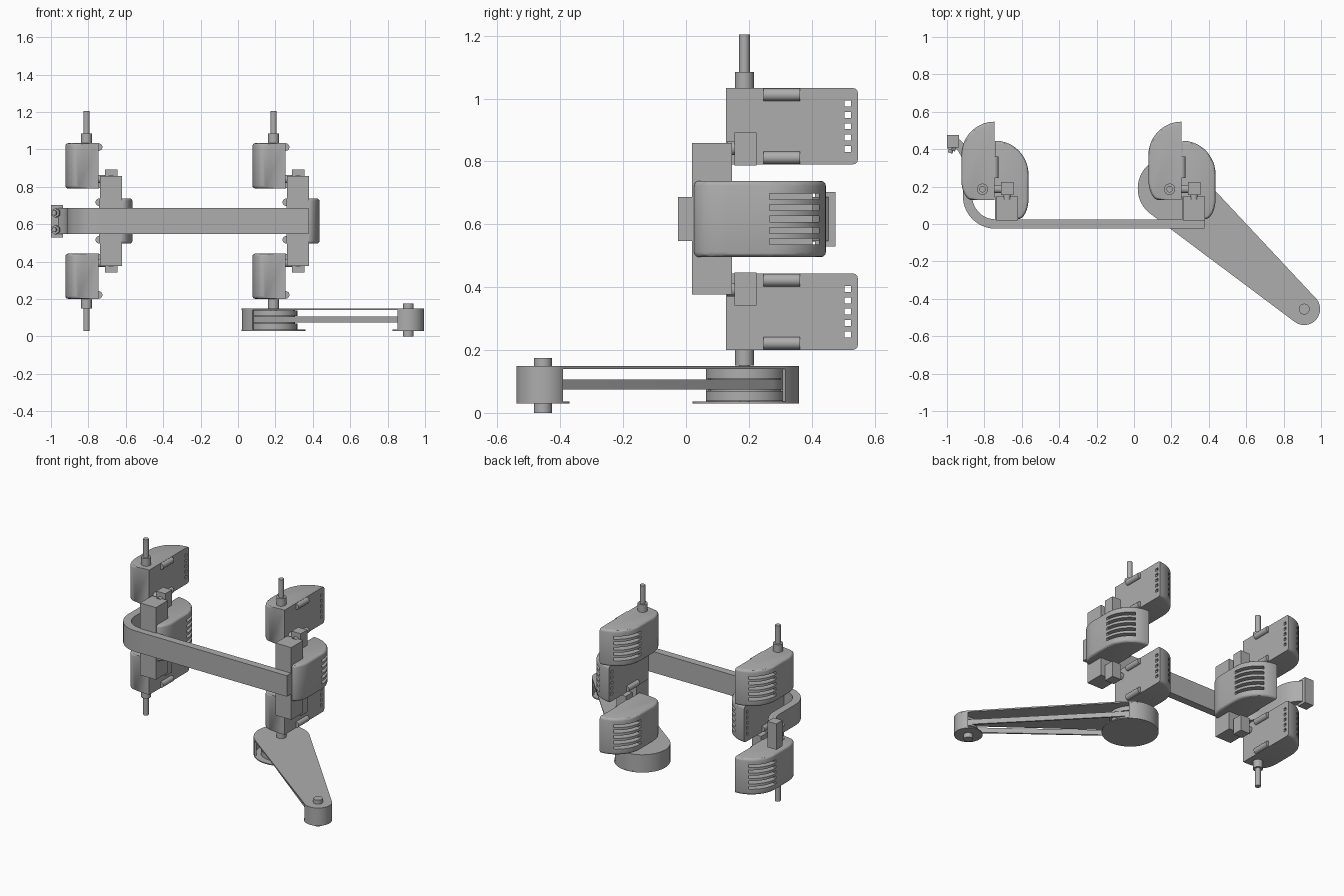
import bpy, bmesh
from math import sin, cos, pi, acos, atan2, hypot, radians
from mathutils import Vector, Matrix

if "Cube" in bpy.data.objects:
    bpy.data.objects.remove(bpy.data.objects["Cube"])

grey = bpy.data.materials.new("plain_grey")
grey.use_nodes = True
grey.diffuse_color = (0.42, 0.42, 0.42, 1)
grey.node_tree.nodes["Principled BSDF"].inputs["Base Color"].default_value = grey.diffuse_color
built = []


def place(name, mesh, loc=(0, 0, 0)):
    ob = bpy.data.objects.new(name, mesh)
    ob.location = loc
    bpy.context.scene.collection.objects.link(ob)
    if not mesh.materials:
        mesh.materials.append(grey)
    built.append(ob)
    return ob


def finish(name, bm):
    bmesh.ops.recalc_face_normals(bm, faces=bm.faces)
    mesh = bpy.data.meshes.new(name)
    bm.to_mesh(mesh)
    bm.free()
    return mesh


def add_box(bm, lo, hi):
    lo, hi = Vector(lo), Vector(hi)
    m = Matrix.Translation((lo + hi) / 2) @ Matrix.Diagonal((*(hi - lo), 1))
    bmesh.ops.create_cube(bm, size=1, matrix=m)


def box(name, lo, hi):
    bm = bmesh.new()
    add_box(bm, lo, hi)
    return place(name, finish(name, bm))


def rod(name, a, b, r, sides=32):
    a, b = Vector(a), Vector(b)
    bm = bmesh.new()
    turn = (b - a).to_track_quat('Z', 'Y').to_matrix().to_4x4()
    bmesh.ops.create_cone(bm, cap_ends=True, segments=sides, radius1=r, radius2=r,
                          depth=(b - a).length, matrix=Matrix.Translation((a + b) / 2) @ turn)
    return place(name, finish(name, bm))


def prism_bm(pts, z0, z1):
    bm = bmesh.new()
    face = bm.faces.new([bm.verts.new((x, y, z0)) for x, y in pts])
    top = bmesh.ops.extrude_face_region(bm, geom=[face])["geom"]
    bmesh.ops.translate(bm, vec=(0, 0, z1 - z0),
                        verts=[v for v in top if isinstance(v, bmesh.types.BMVert)])
    return bm


def prism(name, pts, z0, z1):
    return place(name, finish(name, prism_bm(pts, z0, z1)))


def strip(name, outer, inner, z0, z1, closed=False):
    """Upright band between two matching outlines."""
    bm = bmesh.new()
    rows = [[bm.verts.new((*p, z)) for p, z in ((o, z0), (o, z1), (i, z1), (i, z0))]
            for o, i in zip(outer, inner)]
    n = len(rows)
    for k in range(n if closed else n - 1):
        a, b = rows[k], rows[(k + 1) % n]
        for j in range(4):
            bm.faces.new((a[j], a[(j + 1) % 4], b[(j + 1) % 4], b[j]))
    if not closed:
        bm.faces.new(rows[0])
        bm.faces.new(rows[-1])
    return place(name, finish(name, bm))


def arc(c, r, a0, a1, n=24):
    return [(c[0] + r * cos(a0 + (a1 - a0) * k / n), c[1] + r * sin(a0 + (a1 - a0) * k / n))
            for k in range(n + 1)]


# Motor housing: D-shaped shell with soft rims and cooling slots
def motor_mesh(side):
    half, wide = 0.1215, 0.178
    pts = [(0, 0), (0.12, 0)]
    pts += arc((0, 0), 1, -pi / 2, 0, 8)[1:]
    pts = pts[:2] + [(0.12 + (wide - 0.12) * x, 0.11 + 0.11 * y) for x, y in pts[2:]]
    pts += [(wide * x, 0.24 + 0.18 * y) for x, y in arc((0, 0), 1, 0, pi / 2, 18)]
    bm = prism_bm([(side * x, y) for x, y in pts], -half, half)
    rim = [e for e in bm.edges if abs(e.verts[0].co.z - e.verts[1].co.z) < 1e-5
           and max(abs(v.co.x) for v in e.verts) > 0.01
           and max(v.co.y for v in e.verts) > 0.001]
    bmesh.ops.bevel(bm, geom=rim, offset=0.016, segments=3, profile=0.5, affect='EDGES')
    body = bpy.data.objects.new("body", finish("motor_housing", bm))
    bm = bmesh.new()
    for k in range(-2, 3):
        z = k * 0.036
        for u0, v0 in ((0.05, 0.24), (-0.05, 0.378)):
            xs = sorted((side * u0, side * 0.3))
            add_box(bm, (xs[0], v0, z - 0.0095), (xs[1], 0.398, z + 0.0095))
    cutter = bpy.data.objects.new("slot_cutter", finish("slots", bm))
    cutter.hide_render = True
    for ob in (body, cutter):
        bpy.context.scene.collection.objects.link(ob)
    mod = body.modifiers.new("slots", 'BOOLEAN')
    mod.operation, mod.solver, mod.object = 'DIFFERENCE', 'EXACT', cutter
    mod.use_self = True
    bpy.context.view_layer.update()
    mesh = bpy.data.meshes.new_from_object(body.evaluated_get(bpy.context.evaluated_depsgraph_get()))
    bpy.data.objects.remove(body)
    bpy.data.objects.remove(cutter)
    return mesh


outer_motor, middle_motor = motor_mesh(-1), motor_mesh(1)
MID = 0.617


def motor(name, mesh, x, y, z):
    place(name, mesh, (x, y, z))
    for s in (-1, 1):
        rod(name + "_clip", (x, y + 0.12, z + s * 0.1), (x, y + 0.235, z + s * 0.1), 0.02)


# Two joint clusters of three motors each
for label, x in (("left", 0.255), ("right", -0.745)):
    motor(label + "_middle_motor", middle_motor, x + 0.003, 0.025, MID)
    box(label + "_mount_block", (x + 0.008, 0.019, MID - 0.241), (x + 0.125, 0.146, MID + 0.241))
    for end, s in (("upper", 1), ("lower", -1)):
        name = label + "_" + end
        motor(name + "_motor", outer_motor, x, 0.127, MID + s * 0.295)
        sx, sy = x - 0.065, 0.186
        rod(name + "_collar", (sx, sy, MID + s * 0.41), (sx, sy, MID + s * 0.467), 0.03)
        rod(name + "_shaft", (sx, sy, MID + s * 0.46), (sx, sy, MID + s * 0.587), 0.017)
        # Small coupling between the outer motor and the mount
        zs = sorted((MID + s * 0.17, MID + s * 0.275))
        box(name + "_coupling", (x + 0.033, 0.155, zs[0]), (x + 0.1, 0.224, zs[1]))
        zc = MID + s * 0.225
        rod(name + "_coupling_rod", (x - 0.01, 0.187, zc), (x + 0.05, 0.187, zc), 0.022)
        rod(name + "_mount_rod", (x + 0.066, 0.13, zc), (x + 0.066, 0.18, zc), 0.022)

# Cross bar bending back at one end
path = [(0.378, 0), (-0.74, 0)] + arc((-0.74, 0.15), 0.15, -pi / 2, -pi, 16)[1:]
path += [(-0.89, 0.33), (-0.9, 0.37), (-0.92, 0.405), (-0.95, 0.435)]
left, right = [], []
for k, p in enumerate(path):
    a, b = path[max(k - 1, 0)], path[min(k + 1, len(path) - 1)]
    t = Vector((b[0] - a[0], b[1] - a[1])).normalized() * 0.025
    left.append((p[0] - t.y, p[1] + t.x))
    right.append((p[0] + t.y, p[1] - t.x))
strip("cross_bar", left, right, MID - 0.07, MID + 0.07)

# End bracket with two screws
box("end_bracket", (-1, 0.41, 0.53), (-0.935, 0.475, 0.703))
for z in (0.57, 0.66):
    rod("bracket_screw", (-0.965, 0.43, z), (-0.978, 0.395, z), 0.025, 6)
    rod("bracket_screw_tip", (-0.97, 0.42, z), (-0.984, 0.38, z), 0.013, 16)

# Belt-driven lever
hub, tip = (0.19, 0.19), (0.91, -0.455)
heading = atan2(tip[1] - hub[1], tip[0] - hub[0])
reach = hypot(tip[0] - hub[0], tip[1] - hub[1])


def wrap(r1, r2):
    a = acos((r1 - r2) / reach)
    return (arc(hub, r1, heading + a, heading + 2 * pi - a, 32)
            + arc(tip, r2, heading - a, heading + a, 24))


prism("lever_top_plate", wrap(0.17, 0.085), 0.14, 0.149)
strip("drive_belt", wrap(0.122, 0.052), wrap(0.112, 0.042), 0.074, 0.107, closed=True)
for name, c, r, turn in (("hub", hub, 0.17, heading + pi), ("tip", tip, 0.085, heading)):
    prism(name + "_bottom_plate", arc(c, r, 0, 2 * pi, 48)[:-1], 0.03, 0.037)
    strip(name + "_wall", arc(c, r, turn - pi / 2, turn + pi / 2),
          arc(c, r - 0.012, turn - pi / 2, turn + pi / 2), 0.03, 0.145)
for z0, z1, r in ((0.038, 0.07, 0.127), (0.07, 0.11, 0.112), (0.11, 0.139, 0.127)):
    rod("hub_pulley", (*hub, z0), (*hub, z1), r, 48)
for z0, z1, r in ((0.062, 0.074, 0.058), (0.074, 0.107, 0.042), (0.107, 0.118, 0.058)):
    rod("tip_pulley", (*tip, z0), (*tip, z1), r)
rod("tip_pin", (*tip, 0), (*tip, 0.175), 0.029)

# Smooth curved sides, keep edges crisp
bpy.ops.object.select_all(action='DESELECT')
for ob in built:
    ob.select_set(True)
bpy.context.view_layer.objects.active = built[0]
bpy.ops.object.shade_smooth_by_angle(angle=radians(30))
